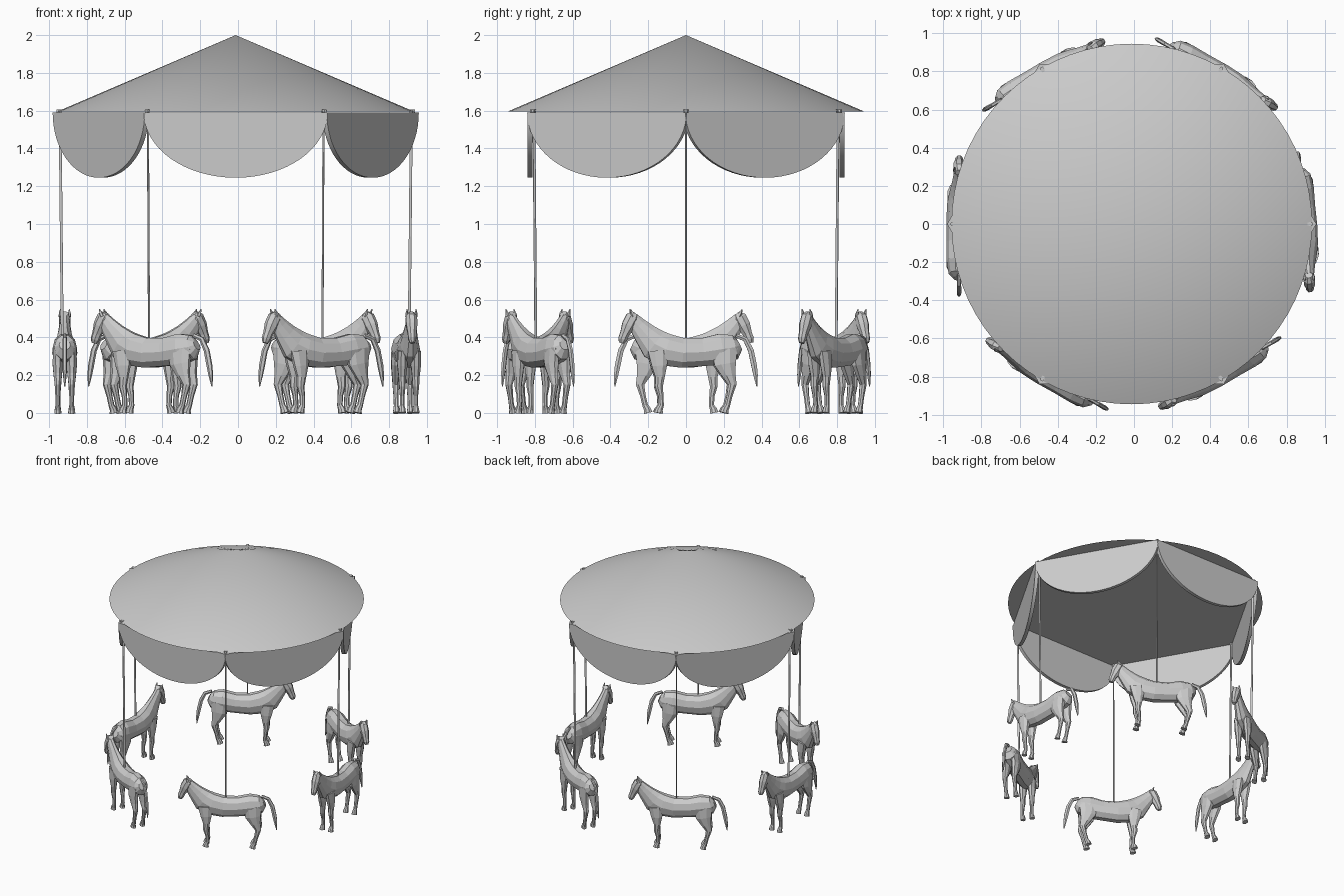
import bpy, bmesh
from math import cos, sin, pi, radians
from mathutils import Vector

cube = bpy.data.objects.get("Cube")
if cube:
    bpy.data.objects.remove(cube)

CENTRE = Vector((-0.012, 0, 0))
COUNT = 6

grey = bpy.data.materials.new("light_grey")
grey.use_nodes = True
grey.diffuse_color = (0.6, 0.6, 0.6, 1)
grey.node_tree.nodes["Principled BSDF"].inputs["Base Color"].default_value = (0.6, 0.6, 0.6, 1)


def loft(bm, path, side=0.0, sides=8):
    """Skin oval rings along a path in the local xz plane: (x, z, depth radius, width radius)."""
    rings = []
    for i, (x, z, depth, width) in enumerate(path):
        a, b = path[max(i - 1, 0)], path[min(i + 1, len(path) - 1)]
        t = Vector((b[0] - a[0], 0, b[1] - a[1])).normalized()
        n = Vector((-t.z, 0, t.x))
        angles = [2 * pi * (k + 0.5) / sides for k in range(sides)]
        rings.append([bm.verts.new(Vector((x, side, z)) + n * depth * cos(q)
                                   + Vector((0, width * sin(q), 0))) for q in angles])
    for r, s in zip(rings, rings[1:]):
        for k in range(sides):
            m = (k + 1) % sides
            bm.faces.new((r[k], r[m], s[m], s[k]))
    bm.faces.new(rings[0])
    bm.faces.new(rings[-1])


def to_mesh(bm, name):
    bmesh.ops.recalc_face_normals(bm, faces=bm.faces)
    mesh = bpy.data.meshes.new(name)
    bm.to_mesh(mesh)
    bm.free()
    mesh.materials.append(grey)
    return mesh


def place(mesh, name, location=(0, 0, 0), turn=0.0):
    ob = bpy.data.objects.new(name, mesh)
    ob.location = CENTRE + Vector(location)
    ob.rotation_euler.z = turn
    bpy.context.collection.objects.link(ob)
    return ob


def smooth(ob, angle):
    bpy.ops.object.select_all(action='DESELECT')
    ob.select_set(True)
    bpy.context.view_layer.objects.active = ob
    bpy.ops.object.shade_smooth_by_angle(angle=radians(angle))


# Conical roof with a flat underside
bm = bmesh.new()
bmesh.ops.create_cone(bm, cap_ends=True, segments=72, radius1=0.945, radius2=0, depth=0.405)
roof = place(to_mesh(bm, "roof"), "roof", (0, 0, 1.7975))
smooth(roof, 40)

# Scalloped valance panel: half ellipse with thickness
bm = bmesh.new()
arc = [pi * i / 32 for i in range(33)]
outline = [bm.verts.new((0.812, 0.487 * cos(a), 1.59 - 0.345 * sin(a))) for a in arc]
panel = bm.faces.new(outline)
out = bmesh.ops.extrude_face_region(bm, geom=[panel])
moved = [v for v in out["geom"] if isinstance(v, bmesh.types.BMVert)]
bmesh.ops.translate(bm, verts=moved, vec=(0.026, 0, 0))
valance_mesh = to_mesh(bm, "valance")

# Slim pole, leaning very slightly inward towards the saddle
bm = bmesh.new()
loft(bm, [(0.918, 0.37, 0.008, 0.005), (0.93, 1.6, 0.008, 0.005)])
pole_mesh = to_mesh(bm, "pole")

# Small knot where two valance panels meet
bm = bmesh.new()
loft(bm, [(0.935, 1.565, 0.006, 0.006), (0.935, 1.585, 0.016, 0.012),
          (0.935, 1.605, 0.016, 0.012)], sides=6)
knot_mesh = to_mesh(bm, "knot")

# Horse facing local +x
bm = bmesh.new()
# trunk and neck
loft(bm, [(-0.285, 0.36, 0.03, 0.03), (-0.26, 0.348, 0.068, 0.055),
          (-0.19, 0.338, 0.086, 0.066), (-0.09, 0.322, 0.078, 0.065),
          (0.02, 0.318, 0.083, 0.067), (0.11, 0.335, 0.09, 0.062),
          (0.17, 0.365, 0.088, 0.05), (0.215, 0.415, 0.066, 0.038),
          (0.255, 0.46, 0.05, 0.03), (0.285, 0.5, 0.036, 0.026)], sides=10)
# head
loft(bm, [(0.268, 0.526, 0.02, 0.02), (0.283, 0.505, 0.04, 0.032),
          (0.305, 0.463, 0.039, 0.032), (0.325, 0.42, 0.027, 0.024),
          (0.337, 0.39, 0.025, 0.022), (0.343, 0.37, 0.015, 0.014)])
# tail
loft(bm, [(-0.265, 0.41, 0.012, 0.01), (-0.315, 0.39, 0.015, 0.011),
          (-0.345, 0.33, 0.017, 0.012), (-0.362, 0.25, 0.017, 0.012),
          (-0.37, 0.2, 0.013, 0.01), (-0.377, 0.14, 0.003, 0.003)], sides=6)
for s in (-1, 1):
    # ear
    loft(bm, [(0.28, 0.51, 0.011, 0.009), (0.288, 0.528, 0.01, 0.008),
              (0.297, 0.549, 0.002, 0.002)], 0.024 * s, 5)
    # front leg
    loft(bm, [(0.15, 0.33, 0.06, 0.026), (0.145, 0.25, 0.044, 0.028),
              (0.142, 0.19, 0.027, 0.021), (0.147, 0.14, 0.022, 0.018),
              (0.137, 0.09, 0.015, 0.013), (0.135, 0.04, 0.015, 0.013),
              (0.145, 0.02, 0.02, 0.017), (0.149, 0, 0.025, 0.02)], 0.036 * s)
    # hind leg
    loft(bm, [(-0.2, 0.34, 0.075, 0.026), (-0.205, 0.26, 0.062, 0.03),
              (-0.225, 0.2, 0.038, 0.024), (-0.243, 0.15, 0.024, 0.018),
              (-0.228, 0.09, 0.016, 0.014), (-0.216, 0.04, 0.016, 0.013),
              (-0.205, 0.02, 0.02, 0.017), (-0.2, 0, 0.025, 0.02)], 0.037 * s)
horse_mesh = to_mesh(bm, "horse")

# Ring of poles, knots, valance panels and horses
for i in range(COUNT):
    a = 2 * pi * i / COUNT
    place(pole_mesh, f"pole_{i + 1}", turn=a)
    place(knot_mesh, f"knot_{i + 1}", turn=a)
    place(valance_mesh, f"valance_{i + 1}", turn=a + pi / COUNT)
    yaw = radians(5) if i == 0 else 0
    place(horse_mesh, f"horse_{i + 1}", (0.905 * cos(a), 0.905 * sin(a), 0), a - pi / 2 + yaw)
smooth(bpy.data.objects["valance_1"], 40)
